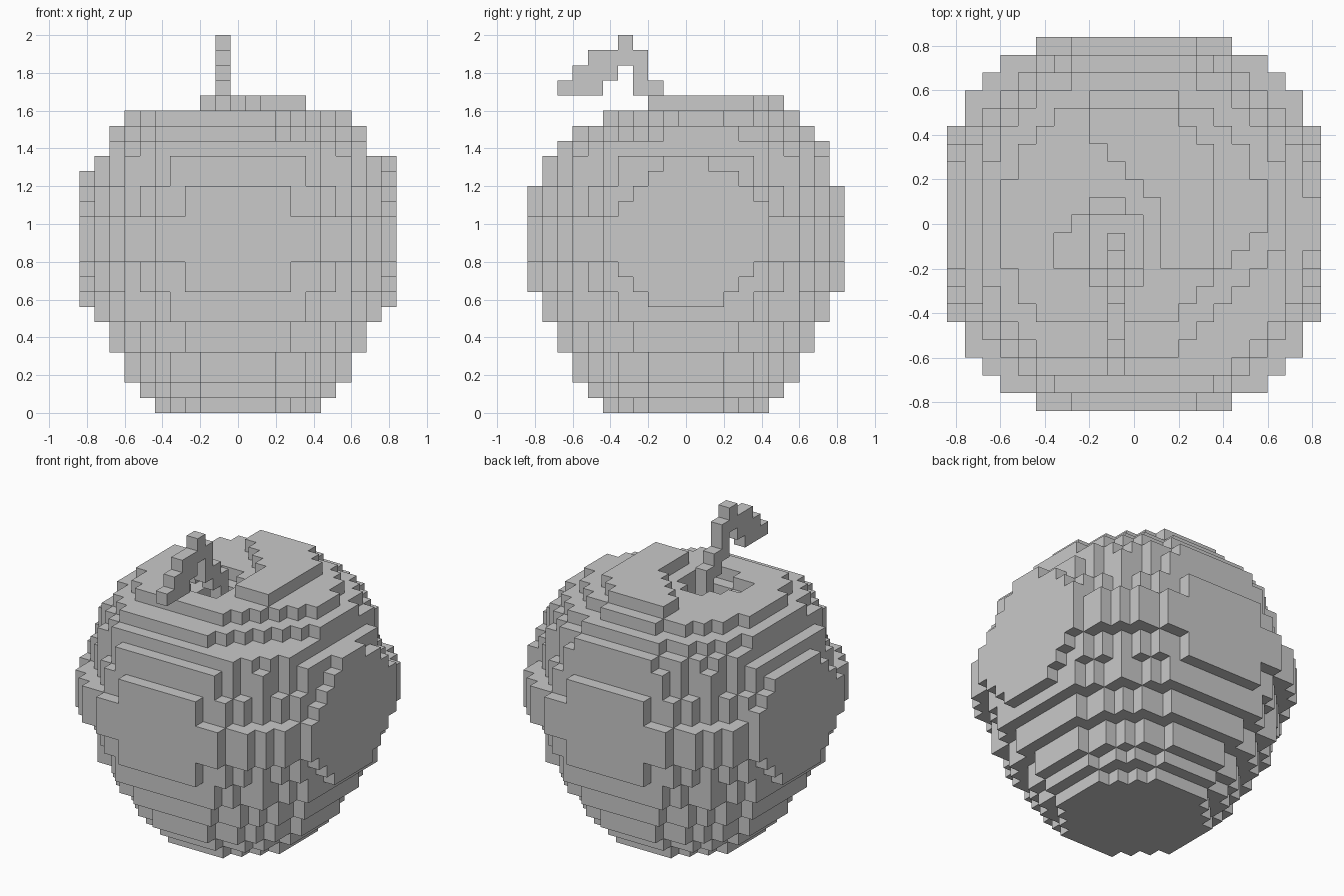
import bpy
import bmesh

if "Cube" in bpy.data.objects:
    bpy.data.objects.remove(bpy.data.objects["Cube"], do_unlink=True)

S = 0.08  # edge length of one block

skin = bpy.data.materials.new("plain_grey")
skin.use_nodes = True
grey = (0.585, 0.585, 0.585, 1.0)
skin.diffuse_color = grey
skin.node_tree.nodes["Principled BSDF"].inputs["Base Color"].default_value = grey

DIRS = ((1, 0, 0), (-1, 0, 0), (0, 1, 0), (0, -1, 0), (0, 0, 1), (0, 0, -1))


def block_object(name, cells):
    """Outer shell of a set of blocks, with flat areas merged."""
    bm = bmesh.new()
    for c in cells:
        centre = (c[0] * S, c[1] * S, (c[2] + 0.5) * S)
        for d in DIRS:
            if tuple(a + b for a, b in zip(c, d)) in cells:
                continue
            axis = [abs(v) for v in d].index(1)
            u, w = (axis + 1) % 3, (axis + 2) % 3
            corners = []
            for su, sw in ((-1, -1), (1, -1), (1, 1), (-1, 1)):
                p = list(centre)
                p[axis] += d[axis] * S / 2
                p[u] += su * S / 2
                p[w] += sw * S / 2
                corners.append(bm.verts.new(p))
            if d[axis] < 0:
                corners.reverse()
            bm.faces.new(corners)
    bmesh.ops.remove_doubles(bm, verts=bm.verts, dist=S / 100)
    bmesh.ops.dissolve_limit(bm, angle_limit=0.01, verts=bm.verts, edges=bm.edges)
    mesh = bpy.data.meshes.new(name)
    bm.to_mesh(mesh)
    bm.free()
    mesh.materials.append(skin)
    obj = bpy.data.objects.new(name, mesh)
    bpy.context.collection.objects.link(obj)
    return obj


def disc(z, reach, side, front, back):
    """One layer: a round slab of squared radius `reach`, trimmed to a box."""
    return {(x, y, z) for x in range(-side, side + 1)
            for y in range(-front, back + 1) if x * x + y * y <= reach}


# Bands from the base upward: layer count, squared radius, reach to side, front, back
BANDS = [
    (1, 30, 5, 5, 5), (1, 43, 6, 6, 6), (2, 54, 7, 7, 7), (2, 74, 8, 8, 8),
    (2, 98, 9, 9, 9), (2, 110, 10, 10, 10), (3, 130, 10, 10, 10),
    (2, 110, 10, 10, 10), (2, 98, 9, 9, 9),
    (1, 90, 8, 8, 9), (1, 75, 8, 7, 8), (1, 54, 7, 5, 7),
]
body = set()
top = 0
for count, *size in BANDS:
    for _ in range(count):
        body |= disc(top, *size)
        top += 1

# Round flat cheeks on both sides: layer, first y, last y
for z, a, b in ((7, -2, 2), (9, -4, 4), (13, -4, 5), (14, -3, 4), (15, -2, 3)):
    body |= {(x, y, z) for x in (-10, 10) for y in range(a, b + 1)}
body |= {(10, y, 16) for y in (-1, 0, 1)}

# Shoulder falling away at the front left
for z, limit in ((top - 2, 9), (top - 1, 7)):
    body -= {c for c in body if c[2] == z and c[0] - c[1] > limit}

# Raised crescent on the crown
body |= {c for c in disc(top, 40, 4, 2, 6)
         if c[0] >= -2 and (c[0] >= 2 or c[0] + c[1] >= 3)}

# Stepped pit around the stem: rows of (y, first x, last x)
for y, a, b in ((1, -2, -1), (0, -3, 0), (-1, -4, 0), (-2, -4, 0), (-3, -2, 0)):
    body -= {(x, y, top - 1) for x in range(a, b + 1)}
body -= {(x, y, top - 2) for x in range(-2, 1) for y in range(-2, 1)}
block_object("fruit_body", body)

# Bent stem, one block wide: height, first y, last y
STEM = ((-2, -1, -1), (-1, -1, -1), (0, -2, -1), (1, -3, -2), (2, -3, -3),
        (3, -6, -3), (4, -4, -4), (2, -7, -5), (1, -8, -6))
block_object("stem", {(-1, y, top + h) for h, a, b in STEM for y in range(a, b + 1)})
